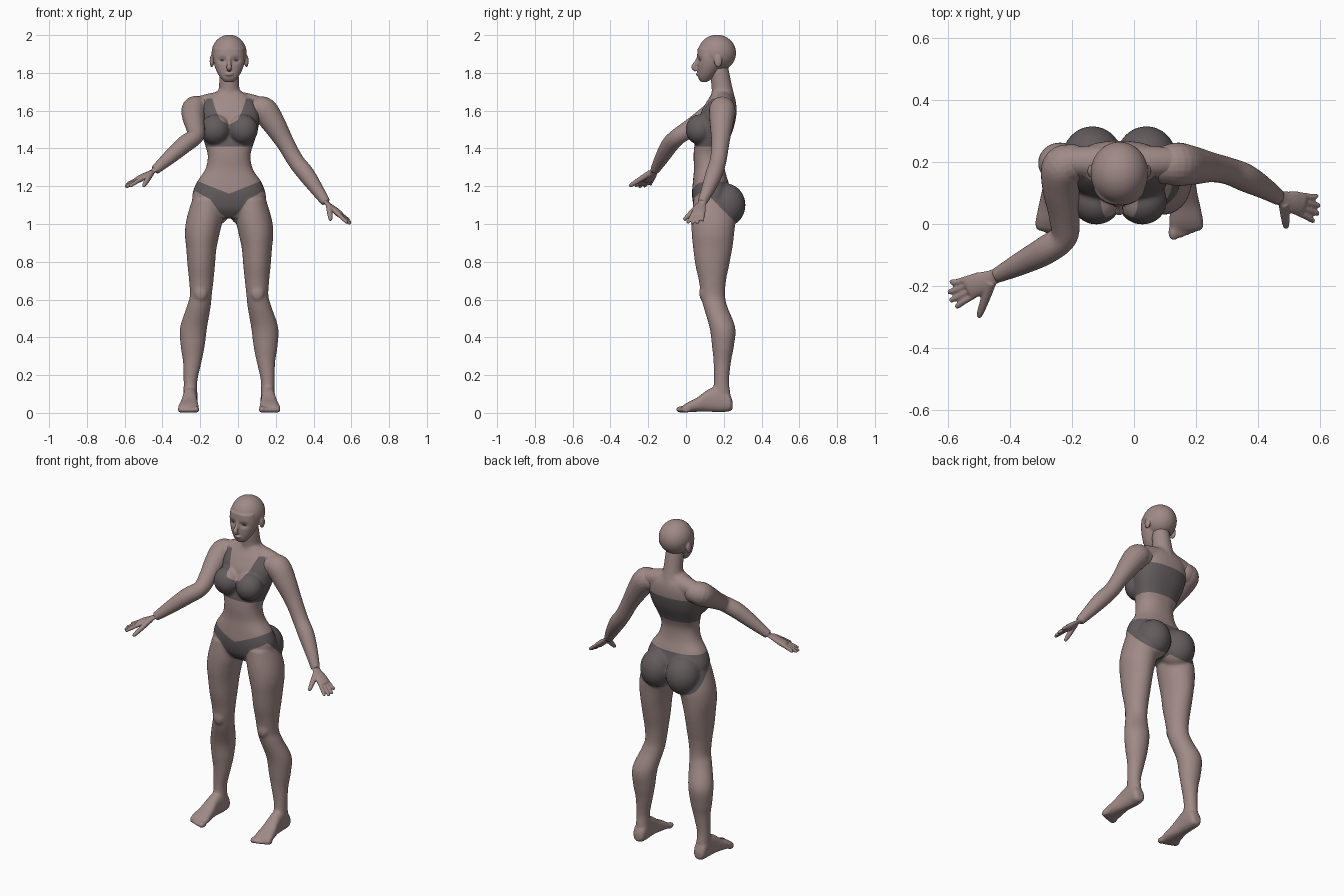
import bpy, bmesh, math
from mathutils import Vector, Matrix

cube = bpy.data.objects.get("Cube")
if cube:
    bpy.data.objects.remove(cube, do_unlink=True)

MIDLINE = -0.047          # the torso stands a little to the right of the origin
UP, ACROSS = Vector((0, 0, 1)), Vector((1, 0, 0))


def make_material(name, rgb):
    mat = bpy.data.materials.new(name)
    mat.use_nodes = True
    mat.diffuse_color = (*rgb, 1)
    mat.node_tree.nodes["Principled BSDF"].inputs["Base Color"].default_value = (*rgb, 1)
    return mat


skin_mat = make_material("skin", (0.35, 0.255, 0.243))
cloth_mat = make_material("grey cloth", (0.125, 0.106, 0.11))
eye_mat = make_material("dark eye", (0.06, 0.045, 0.045))


def spline(rows, steps=6):
    """Smooth in-between rows through the given rows."""
    rows = [Vector(r) for r in rows]
    out = []
    for i in range(len(rows) - 1):
        a, b, c, d = rows[max(i - 1, 0)], rows[i], rows[i + 1], rows[min(i + 2, len(rows) - 1)]
        for k in range(steps):
            t = k / steps
            out.append(0.5 * (2 * b + (c - a) * t + (2 * a - 5 * b + 4 * c - d) * t ** 2
                              + (3 * b - a - 3 * c + d) * t ** 3))
    return out + [rows[-1]]


def skin_rings(bm, rings):
    rings = [[bm.verts.new(co) for co in ring] for ring in rings]
    n = len(rings[0])
    for low, high in zip(rings, rings[1:]):
        for i in range(n):
            j = (i + 1) % n
            bm.faces.new((low[i], low[j], high[j], high[i]))
    bm.faces.new(rings[0][::-1])
    bm.faces.new(rings[-1])


def loft(bm, rows, side=1, along_y=False, power=2.0, n=32):
    """Rows are (position, min and max of the first axis, min and max of the second)."""
    rings = []
    for t, a0, a1, b0, b1 in spline(rows):
        ring = []
        for i in range(n):
            c, s = math.cos(math.tau * i / n), math.sin(math.tau * i / n)
            c, s = (math.copysign(abs(q) ** (2 / power), q) for q in (c, s))
            a, b = (a0 + a1 + (a1 - a0) * c) / 2, (b0 + b1 + (b1 - b0) * s) / 2
            ring.append((side * a, t, b) if along_y else (side * a, b, t))
        rings.append(ring)
    skin_rings(bm, rings)


def tube(bm, path, across, flat=1.0, n=20):
    """Path points are (x, y, z, radius)."""
    pts = spline([(*p[:3], p[3]) for p in path])
    rings = []
    for i, p in enumerate(pts):
        tangent = (pts[min(i + 1, len(pts) - 1)] - pts[max(i - 1, 0)]).to_3d().normalized()
        u = (across - across.project(tangent)).normalized()
        v = tangent.cross(u) * flat
        rings.append([p.to_3d() + p[3] * (u * math.cos(math.tau * k / n) + v * math.sin(math.tau * k / n))
                      for k in range(n)])
    skin_rings(bm, rings)


def ball(bm, centre, radii):
    bmesh.ops.create_uvsphere(bm, u_segments=32, v_segments=20, radius=1,
                              matrix=Matrix.Translation(centre) @ Matrix.Diagonal((*radii, 1)))


def fuse(name, bm, voxel, relax, x=0.0):
    """Melt overlapping pieces into one smooth surface."""
    bmesh.ops.recalc_face_normals(bm, faces=bm.faces)
    rough = bpy.data.meshes.new(name + "_rough")
    bm.to_mesh(rough)
    bm.free()
    obj = bpy.data.objects.new(name, rough)
    bpy.context.scene.collection.objects.link(obj)
    obj.location.x = x
    remesh = obj.modifiers.new("fuse", 'REMESH')
    remesh.mode, remesh.voxel_size = 'VOXEL', voxel
    smooth = obj.modifiers.new("relax", 'SMOOTH')
    smooth.factor, smooth.iterations = 0.5, relax
    graph = bpy.context.evaluated_depsgraph_get()
    mesh = bpy.data.meshes.new_from_object(obj.evaluated_get(graph))
    obj.modifiers.clear()
    obj.data = mesh
    bpy.data.meshes.remove(rough)
    mesh.name = name
    mesh.materials.clear()
    for mat in (skin_mat, cloth_mat, eye_mat):
        mesh.materials.append(mat)
    for p in mesh.polygons:
        p.use_smooth, p.material_index = True, 0
    return obj


def paint(obj, field, index):
    """Cut the mesh where the field is zero and colour the positive side."""
    bm = bmesh.new()
    bm.from_mesh(obj.data)
    value = {v: field(*v.co) for v in bm.verts}
    cuts = []
    for e in [e for e in bm.edges if value[e.verts[0]] * value[e.verts[1]] < 0]:
        a, b = e.verts
        t = value[a] / (value[a] - value[b])
        cuts.append(bmesh.utils.edge_split(e, a, min(max(t, 0.03), 0.97))[1])
    if cuts:
        bmesh.ops.connect_verts(bm, verts=cuts)
    for f in bm.faces:
        if field(*f.calc_center_median()) > 0:
            f.material_index = index
    bm.to_mesh(obj.data)
    bm.free()


def graph_line(points, x):
    for (x0, y0), (x1, y1) in zip(points, points[1:]):
        if x <= x1:
            return y0 + (y1 - y0) * (x - x0) / (x1 - x0)
    return points[-1][1]


# Torso: height, half width, front, back
body = bmesh.new()
torso = [(1.03, .09, .08, .20), (1.08, .18, .045, .22), (1.15, .195, .032, .24), (1.22, .172, .036, .225),
         (1.29, .126, .042, .205), (1.36, .113, .04, .2), (1.42, .128, .045, .217), (1.5, .153, .06, .25),
         (1.58, .162, .075, .267), (1.64, .145, .105, .265), (1.68, .10, .13, .25), (1.705, .06, .14, .24)]
loft(body, [(z, -w, w, f, b) for z, w, f, b in torso], power=2.3)

# Shoulder girdle and neck
tube(body, [(x, .2, z, r) for x, z, r in ((-.19, 1.62, .045), (-.1, 1.64, .052), (0, 1.65, .055),
                                          (.1, 1.64, .052), (.19, 1.62, .045))], UP)
tube(body, [(0, .2, 1.64, .066), (0, .19, 1.72, .055), (0, .178, 1.8, .051), (0, .17, 1.87, .045)], ACROSS)

# Leg: height, inner, outer, front, back
leg = [(1.13, .03, .195, .04, .235), (1.03, .033, .225, .03, .26), (.95, .05, .234, .03, .255),
       (.87, .067, .227, .038, .245), (.78, .075, .22, .05, .228), (.7, .083, .212, .068, .212),
       (.62, .092, .208, .08, .207), (.56, .098, .225, .093, .22), (.45, .117, .26, .125, .261),
       (.35, .13, .256, .138, .253), (.27, .146, .244, .146, .238), (.17, .168, .241, .148, .228),
       (.1, .168, .241, .14, .235), (.03, .172, .238, .13, .238)]
# Foot: position along y, inner, outer, bottom, top
foot = [(.247, .185, .225, .02, .06), (.23, .169, .241, .008, .1), (.18, .167, .243, .004, .14),
        (.12, .17, .247, .006, .125), (.06, .164, .26, .006, .082), (.01, .16, .27, .003, .056),
        (-.02, .162, .268, .004, .036)]
for side in (1, -1):
    loft(body, leg, side)
    loft(body, foot, side, along_y=True, power=2.5)
    ball(body, (side * .175, -.026, .018), (.019, .028, .018))
    for toe in range(4):
        ball(body, (side * (.2 + .02 * toe), -.022 + .008 * toe, .015), (.012, .024, .015))
    ball(body, (side * .15, .092, .635), (.035, .022, .045))       # knee
    ball(body, (side * .074, .073, 1.5), (.079, .075, .08))        # bust
    ball(body, (side * .087, .208, 1.1), (.099, .107, .115))       # seat
body_obj = fuse("body", body, 0.007, 8, MIDLINE)

# Painted underwear on the body
neckline = ((0, 1.525), (.045, 1.55), (.07, 1.6), (.09, 1.665), (.12, 1.665), (.15, 1.58), (.3, 1.57))
leg_line = ((0, 1.02), (.05, 1.06), (.1, 1.13), (.19, 1.18), (.4, 1.19))


def top_field(x, y, z):
    upper = graph_line(neckline, abs(x)) if y < .17 else 1.57
    return min(z - 1.41, upper - z)


def briefs_field(x, y, z):
    upper = min(1.16 + .4 * abs(x), 1.225) if y < .13 else 1.225
    return min(z - min(graph_line(leg_line, abs(x)), 1.27 - y), upper - z)


paint(body_obj, top_field, 1)
paint(body_obj, briefs_field, 1)

# Head: skull, face, nose, lips and ears
head = bmesh.new()
ball(head, (0, .164, 1.905), (.093, .101, .097))
face = [(1.752, .025, .08, .11), (1.77, .042, .066, .14), (1.8, .062, .062, .165), (1.84, .078, .06, .19),
        (1.88, .084, .058, .2), (1.93, .08, .062, .2)]
loft(head, [(z, -w, w, f, b) for z, w, f, b in face], power=2.2)
tube(head, [(0, .066, 1.885, .008), (0, .052, 1.855, .01), (0, .041, 1.83, .014), (0, .056, 1.815, .011)], ACROSS)
ball(head, (0, .062, 1.793), (.022, .01, .009))
for side in (1, -1):
    ball(head, (side * .092, .17, 1.862), (.011, .021, .033))
head_obj = fuse("head", head, 0.0045, 4, MIDLINE)
for v in head_obj.data.vertices:       # press in the eye sockets
    if v.co.y < .12:
        d = math.hypot((abs(v.co.x) - .036) / .024, (v.co.z - 1.868) / .016)
        v.co.y += .011 * math.exp(-d * d)
paint(head_obj, lambda x, y, z: min(.12 - y, 1 - math.hypot((abs(x) - .038) / .013, (z - 1.867) / .006)), 2)


def build_arm(name, path, tip, thumb, turn):
    bm = bmesh.new()
    tube(bm, path, UP)
    ball(bm, path[0][:3], (path[0][3],) * 3)
    wrist, tip, thumb = Vector(path[-1][:3]), Vector(tip), Vector(thumb)
    reach = tip - wrist
    across = turn * reach.cross(UP).normalized()     # towards the thumb
    # Palm
    tube(bm, [(*(wrist + reach * t), r) for t, r in ((-.1, .022), (.15, .027), (.35, .036), (.52, .038), (.6, .034))],
         across, flat=0.45)
    # Fingers, from the index to the little one
    for i, length in enumerate((.95, 1.0, .97, .86)):
        place = 1.5 - i
        ends = ((.45, .018, .0105), (.75, .022, .0105), (length - .04, .026, .009), (length, .027, .006))
        tube(bm, [(*(wrist + reach * t + across * place * gap), r) for t, gap, r in ends], across, n=12)
    # Thumb
    base = wrist + reach * .15 + across * .012
    tube(bm, [(*base.lerp(thumb, t), r) for t, r in ((0, .017), (.5, .015), (.9, .011), (1, .007))], UP, n=12)
    return fuse(name, bm, 0.0045, 4)


build_arm("left_arm",
          [(.1, .19, 1.61, .062), (.14, .192, 1.6, .07), (.19, .188, 1.53, .062), (.25, .182, 1.43, .048),
           (.305, .17, 1.335, .044), (.36, .148, 1.265, .045), (.42, .115, 1.18, .035), (.465, .085, 1.115, .025)],
          (.598, .045, 1.0), (.49, -.012, 1.02), 1)
build_arm("right_arm",
          [(-.2, .195, 1.615, .062), (-.23, .18, 1.607, .068), (-.235, .115, 1.565, .06), (-.225, .03, 1.51, .05),
           (-.226, -.04, 1.465, .045), (-.285, -.085, 1.42, .046), (-.36, -.125, 1.355, .038),
           (-.44, -.165, 1.285, .025)],
          (-.598, -.235, 1.195), (-.5, -.3, 1.2), -1)
